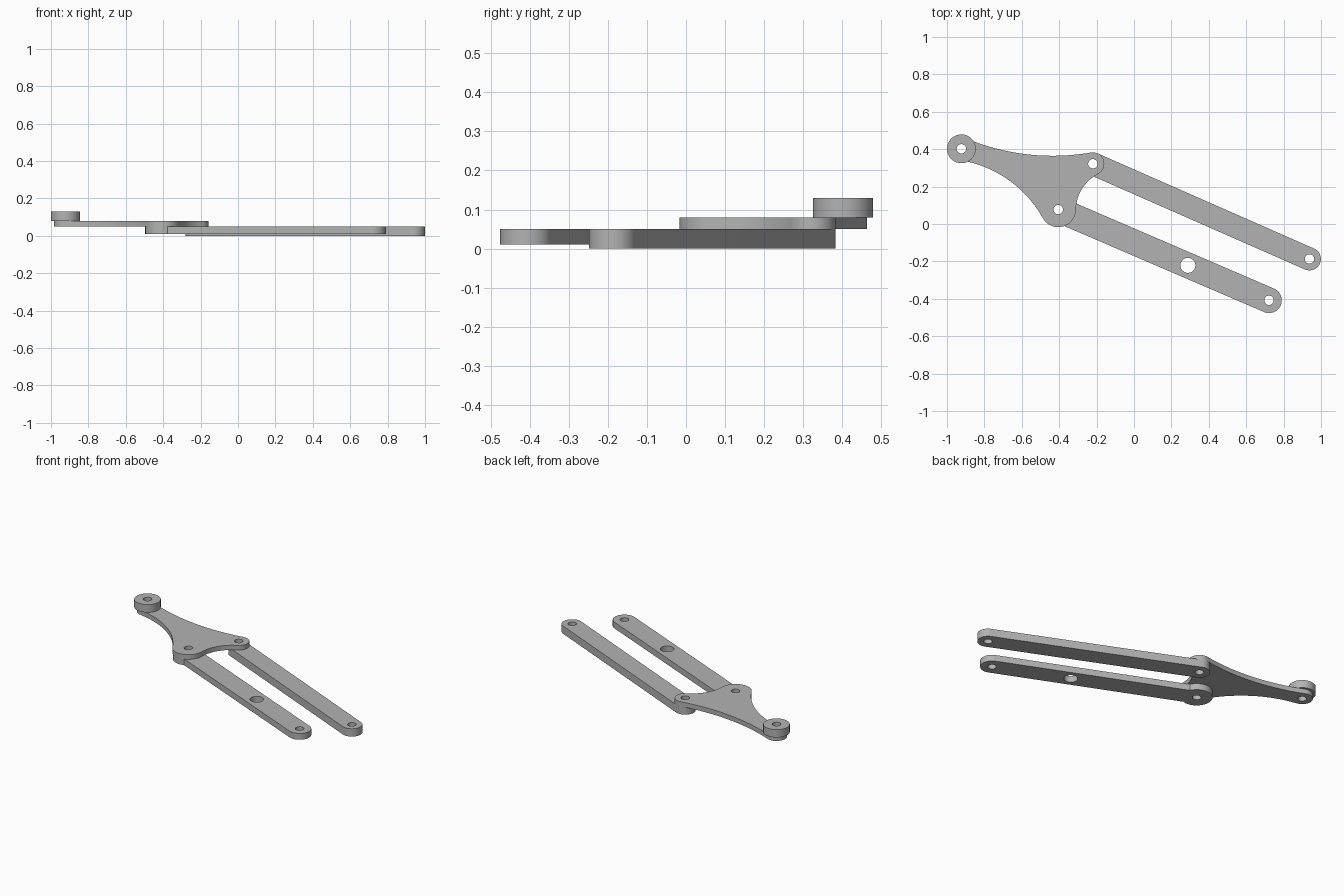
import bpy
from math import asin, atan2, ceil, cos, pi, sin, sqrt
from mathutils import Vector

if "Cube" in bpy.data.objects:
    bpy.data.objects.remove(bpy.data.objects["Cube"], do_unlink=True)

grey = bpy.data.materials.new("plain grey")
grey.use_nodes = True
GREY = (0.45, 0.45, 0.45, 1)
grey.diffuse_color = GREY
grey.node_tree.nodes["Principled BSDF"].inputs["Base Color"].default_value = GREY

# Pivot centres
TIP = Vector((-0.923, 0.402))
UPPER = Vector((-0.22, 0.322))
LOWER = Vector((-0.405, 0.077))
UPPER_END = Vector((0.938, -0.187))
LOWER_END = Vector((0.722, -0.408))
PIN = 0.025


def arc(centre, radius, start, end):
    steps = max(3, ceil(abs(end - start) * max(10, 24 * radius)))
    return [centre + radius * Vector((cos(a), sin(a)))
            for a in (start + (end - start) * i / steps for i in range(steps + 1))]


def angle(v):
    return atan2(v.y, v.x)


def circle(centre, radius):
    return arc(centre, radius, 0, 2 * pi)[:-1]


def plate(name, outline, holes, bottom, top):
    """Extrude a flat outline with round holes between two heights."""
    curve = bpy.data.curves.new(name, "CURVE")
    curve.dimensions = "2D"
    curve.fill_mode = "BOTH"
    curve.extrude = (top - bottom) / 2
    for loop in [outline] + [circle(c, r) for c, r in holes]:
        spline = curve.splines.new("POLY")
        spline.points.add(len(loop) - 1)
        for point, p in zip(spline.points, loop):
            point.co = (p.x, p.y, 0, 1)
        spline.use_cyclic_u = True
    obj = bpy.data.objects.new(name, curve)
    obj.location.z = (top + bottom) / 2
    bpy.context.collection.objects.link(obj)
    bpy.ops.object.select_all(action="DESELECT")
    obj.select_set(True)
    bpy.context.view_layer.objects.active = obj
    bpy.ops.object.convert(target="MESH")
    obj = bpy.context.object
    # Join the caps to the walls
    bpy.ops.object.mode_set(mode="EDIT")
    bpy.ops.mesh.select_all(action="SELECT")
    bpy.ops.mesh.remove_doubles(threshold=0.0001)
    bpy.ops.mesh.normals_make_consistent(inside=False)
    bpy.ops.object.mode_set(mode="OBJECT")
    obj.data.materials.clear()
    obj.data.materials.append(grey)
    bpy.ops.object.shade_smooth_by_angle(angle=pi / 6)


def arm_outline(start, end, half_width, start_radius):
    """Straight bar with a round far end and a round boss at its start."""
    a = angle(end - start)
    open_angle = asin(half_width / start_radius)
    return (arc(start, start_radius, a + open_angle, a + 2 * pi - open_angle)
            + arc(end, half_width, a - pi / 2, a + pi / 2))


def fillet_centre(p, rp, q, rq, radius):
    """Centre, right of p to q, of a circle touching both round corners."""
    d = q - p
    length = d.length
    along = (length ** 2 + (radius + rp) ** 2 - (radius + rq) ** 2) / (2 * length)
    across = sqrt((radius + rp) ** 2 - along ** 2)
    d.normalize()
    return p + d * along + Vector((d.y, -d.x)) * across


def web_outline(corners):
    """Round corners, anticlockwise, joined by hollow tangent arcs."""
    n = len(corners)
    hollows = [fillet_centre(*corners[i][:2], *corners[(i + 1) % n][:2], corners[i][2])
               for i in range(n)]
    points = []
    for i, (p, r, hollow) in enumerate(corners):
        before, after = hollows[i - 1], hollows[i]
        a, b = angle(before - p), angle(after - p)
        points += arc(p, r, a, a + (b - a) % (2 * pi))
        q = corners[(i + 1) % n][0]
        a, b = angle(p - after), angle(q - after)
        points += arc(after, hollow, a, a - (a - b) % (2 * pi))[1:-1]
    return points


# Two link bars
plate("upper_link", arm_outline(UPPER, UPPER_END, 0.061, 0.061),
      [(UPPER, PIN), (UPPER_END, PIN)], 0, 0.05)
plate("lower_link", arm_outline(LOWER, LOWER_END, 0.068, 0.091),
      [(LOWER, PIN), (LOWER.lerp(LOWER_END, 0.615), 0.04), (LOWER_END, PIN)], 0.01, 0.05)

# Three-cornered connector: corner, corner radius, radius of the hollow after it
plate("connector_plate",
      web_outline([(TIP, 0.061, 0.62), (LOWER, 0.094, 0.22), (UPPER, 0.061, 1.2)]),
      [(TIP, PIN), (LOWER, PIN), (UPPER, PIN)], 0.05, 0.08)

# Spacer ring on the tip
plate("spacer_ring", circle(TIP, 0.077), [(TIP, PIN)], 0.08, 0.13)
